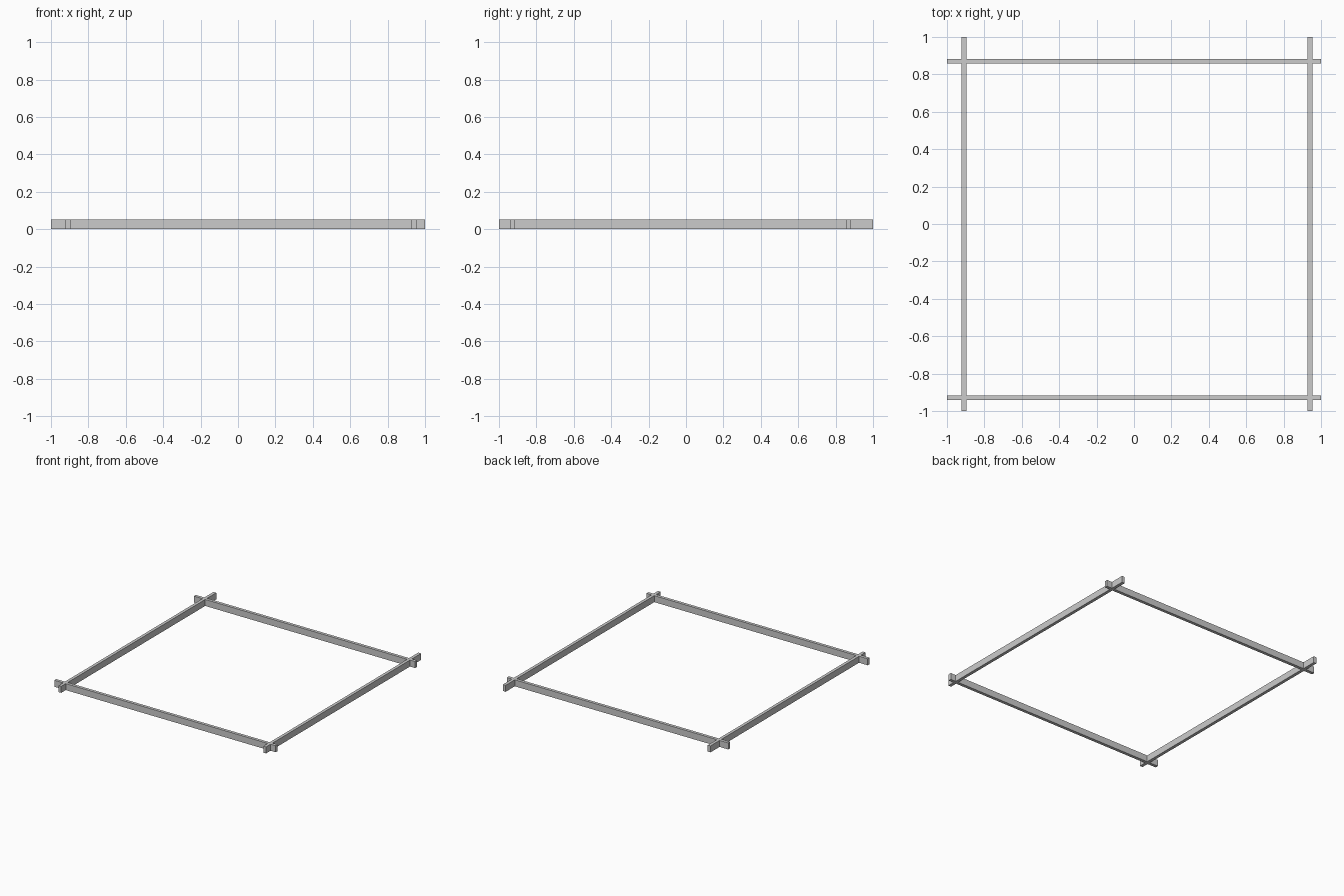
import bpy, bmesh
from mathutils import Vector

if "Cube" in bpy.data.objects:
    bpy.data.objects.remove(bpy.data.objects["Cube"])

H = 0.053          # slat height
T = 0.025          # slat thickness
SIDE_X = {"left_slat": -0.909, "right_slat": 0.941}
CROSS_Y = {"front_slat": -0.929, "back_slat": 0.870}


def slat(name, along, across, offset, notches, notch_from_top):
    """Slat with half-lap notches: (length, z) profile extruded through its thickness."""
    near, far = (0.0, H) if notch_from_top else (H, 0.0)
    profile = [(-1, near), (1, near), (1, far)]
    for c in sorted(notches, reverse=True):
        profile += [(c + T / 2, far), (c + T / 2, H / 2),
                    (c - T / 2, H / 2), (c - T / 2, far)]
    profile.append((-1, far))

    bm = bmesh.new()
    face = bm.faces.new([bm.verts.new(along * s + across * (offset - T / 2) + Vector((0, 0, z)))
                         for s, z in profile])
    grown = bmesh.ops.extrude_face_region(bm, geom=[face], use_keep_orig=True)
    bmesh.ops.translate(bm, vec=across * T,
                        verts=[g for g in grown["geom"] if isinstance(g, bmesh.types.BMVert)])
    bmesh.ops.recalc_face_normals(bm, faces=bm.faces)
    mesh = bpy.data.meshes.new(name)
    bm.to_mesh(mesh)
    bm.free()
    bpy.context.collection.objects.link(bpy.data.objects.new(name, mesh))


X, Y = Vector((1, 0, 0)), Vector((0, 1, 0))

# Side slats run front to back, notched from above
for name, x in SIDE_X.items():
    slat(name, Y, X, x, CROSS_Y.values(), True)

# Front and back slats run left to right, notched from below
for name, y in CROSS_Y.items():
    slat(name, X, Y, y, SIDE_X.values(), False)
